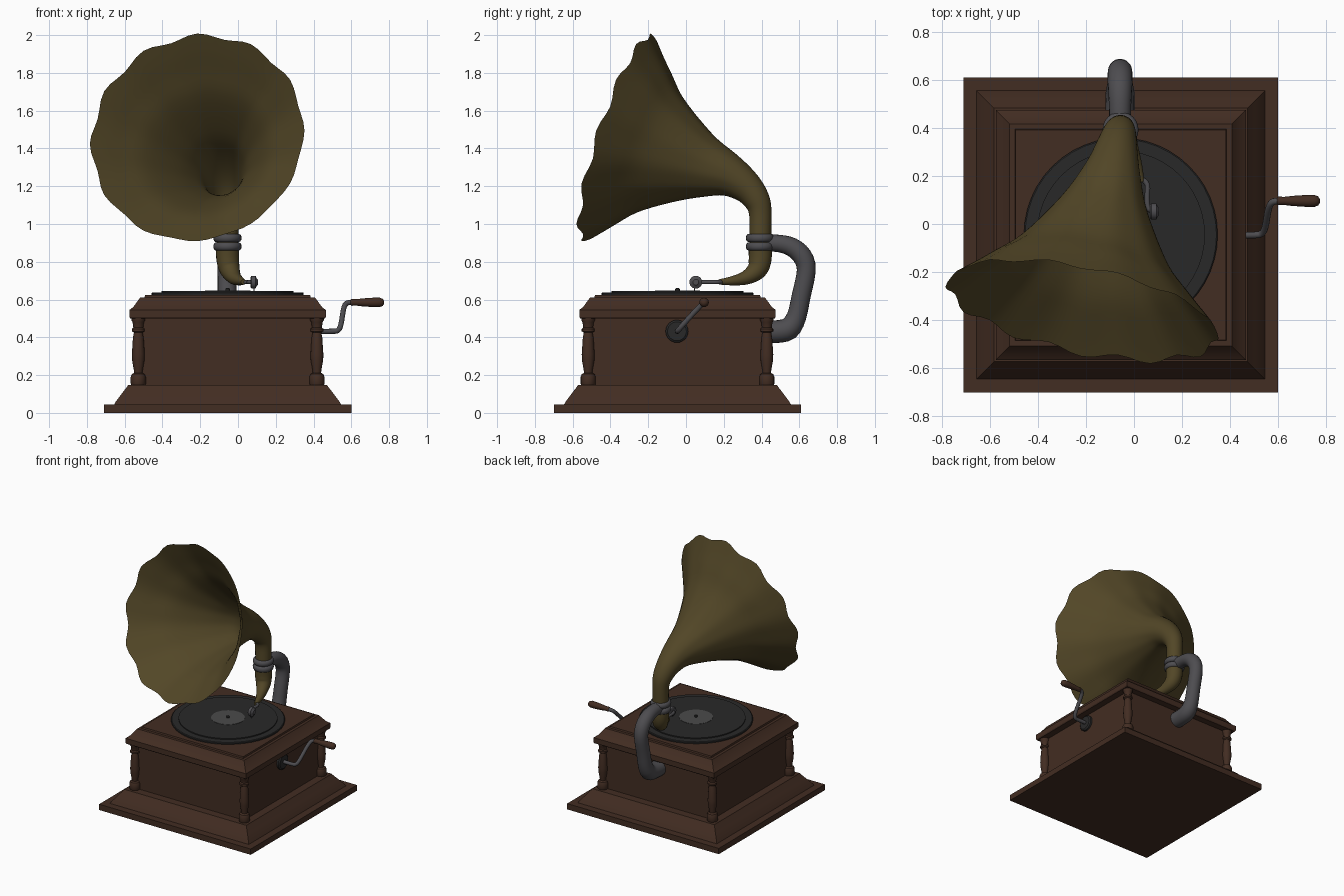
import bpy
from math import pi, sin, cos, sqrt, radians
from mathutils import Vector, Matrix

if "Cube" in bpy.data.objects:
    bpy.data.objects.remove(bpy.data.objects["Cube"])

CX, CY = -0.055, -0.045      # centre of the cabinet


def material(name, rgb):
    m = bpy.data.materials.new(name)
    m.diffuse_color = (*rgb, 1)
    m.use_nodes = True
    m.node_tree.nodes["Principled BSDF"].inputs["Base Color"].default_value = m.diffuse_color
    return m


WOOD = material("dark_wood", (0.055, 0.026, 0.016))
BRASS = material("old_brass", (0.085, 0.062, 0.02))
STEEL = material("grey_steel", (0.075, 0.073, 0.08))
BLACK = material("black", (0.022, 0.022, 0.022))
LABEL = material("label_grey", (0.07, 0.07, 0.07))


def loft(name, rings, mat, caps=True, angle=35):
    """Mesh skinned over a list of equally sized closed rings."""
    n = len(rings[0])
    verts = [v for r in rings for v in r]
    faces = [(i * n + j, i * n + (j + 1) % n, (i + 1) * n + (j + 1) % n, (i + 1) * n + j)
             for i in range(len(rings) - 1) for j in range(n)]
    if caps:
        faces.append(tuple(reversed(range(n))))
        faces.append(tuple(range(len(verts) - n, len(verts))))
    me = bpy.data.meshes.new(name)
    me.from_pydata(verts, [], faces)
    me.materials.append(mat)
    me.shade_smooth()
    me.set_sharp_from_angle(angle=radians(angle))
    ob = bpy.data.objects.new(name, me)
    bpy.context.collection.objects.link(ob)
    return ob


def lathe(name, profile, mat, loc, n=32, axis="Z", angle=35):
    """Turned part from (radius, height) pairs; n=4 gives a square part by half width."""
    k, a0 = (sqrt(2), pi / 4) if n == 4 else (1, 0)
    rot = Matrix.Rotation(pi / 2, 3, "Y") if axis == "X" else Matrix.Identity(3)
    rings = [[rot @ Vector((k * r * cos(a0 + 2 * pi * j / n), k * r * sin(a0 + 2 * pi * j / n), z))
              + Vector(loc) for j in range(n)] for r, z in profile]
    return loft(name, rings, mat, angle=angle)


def spline(pts, sub):
    """Catmull-Rom refinement of (x, y, z, radius) points."""
    p = [Vector(q) for q in pts]
    p = [2 * p[0] - p[1]] + p + [2 * p[-1] - p[-2]]
    out = []
    for i in range(1, len(p) - 2):
        a, b, c, d = p[i - 1:i + 3]
        for s in range(sub):
            t = s / sub
            out.append(0.5 * (2 * b + (c - a) * t + (2 * a - 5 * b + 4 * c - d) * t ** 2
                              + (3 * b - a - 3 * c + d) * t ** 3))
    return out + [p[-2]]


def tube(name, pts, mat, n=16, sub=3, ref=(1, 0, 0), caps=True, wave=None, angle=50):
    """Round sweep with varying radius; wave(t, angle) gives (radius factor, axial shift)."""
    p = spline(pts, sub)
    rings = []
    for i, q in enumerate(p):
        tan = (p[min(i + 1, len(p) - 1)] - p[max(i - 1, 0)]).to_3d().normalized()
        u = Vector(ref)
        u = (u - tan * u.dot(tan)).normalized()
        v = tan.cross(u)
        ring = []
        for j in range(n):
            a = 2 * pi * j / n
            k, s = wave(i / (len(p) - 1), a) if wave else (1, 0)
            ring.append(q.to_3d() + (u * cos(a) + v * sin(a)) * q.w * k + tan * s)
        rings.append(ring)
    return loft(name, rings, mat, caps, angle)


# Cabinet: stepped plinth, box and chamfered lid
lathe("plinth", [(.655, 0), (.655, .045), (.6, .045), (.592, .06), (.562, .1), (.535, .135),
                 (.527, .147), (.45, .147)], WOOD, (CX, CY, 0), 4, angle=20)
lathe("cabinet_body", [(.465, .14), (.465, .51)], WOOD, (CX, CY, 0), 4)
lathe("lid", [(.46, .5), (.515, .5), (.52, .508), (.52, .545), (.5, .56), (.465, .608), (.462, .612),
              (.44, .612), (.437, .624)], WOOD, (CX, CY, 0), 4, angle=20)

# Turned corner columns
column = [(.036, .145), (.04, .155), (.04, .19), (.034, .205), (.022, .212), (.024, .23), (.033, .28),
          (.034, .31), (.028, .4), (.023, .425), (.034, .432), (.034, .445), (.026, .452),
          (.03, .48), (.036, .49), (.036, .503)]
for sx, side in ((-1, "left"), (1, "right")):
    for sy, end in ((-1, "front"), (1, "back")):
        lathe(f"column_{end}_{side}", column, WOOD, (CX + sx * .473, CY + sy * .473, 0), 16)

# Turntable, record, label and spindle
lathe("turntable", [(.40, .62), (.403, .626), (.403, .634), (.398, .638)], BLACK, (CX, CY, 0), 48)
lathe("record", [(.35, .637), (.35, .646)], BLACK, (CX, CY, 0), 48)
lathe("record_label", [(.12, .645), (.12, .648)], LABEL, (CX, CY, 0), 32)
lathe("spindle", [(.012, .645), (.012, .657), (.006, .662)], BLACK, (CX, CY, 0), 12)

# Back support pipe from the cabinet to the horn clamp
tube("support_pipe", [(-.058, .40, .43, .06), (-.058, .48, .43, .06), (-.058, .545, .447, .06),
                      (-.058, .585, .51, .052), (-.058, .61, .62, .05), (-.058, .637, .755, .05),
                      (-.058, .615, .83, .052), (-.058, .56, .878, .05), (-.058, .49, .897, .046),
                      (-.058, .41, .9, .045)], STEEL, 20)

# Clamp rings round the horn neck
for name, z in (("clamp_ring_upper", .926), ("clamp_ring_lower", .881)):
    prof = [(.058 + .017 * sin(a), z - .022 * cos(a)) for a in [pi * i / 8 for i in range(9)]]
    lathe(name, prof, STEEL, (-.056, .392, 0), 24, angle=60)


# Fluted horn: the waves grow towards the rim
def flutes(t, a):
    k = max(0, (t - .35) / .65) ** 1.5
    return 1 + .016 * k * cos(12 * a), .012 * k * cos(12 * a)


tube("horn", [(-.056, .392, .86, .058), (-.056, .394, .96, .058), (-.057, .393, 1.06, .06),
              (-.061, .375, 1.125, .07), (-.072, .32, 1.195, .086), (-.09, .22, 1.26, .118),
              (-.124, .063, 1.313, .19), (-.167, -.137, 1.38, .325), (-.192, -.253, 1.42, .448),
              (-.214, -.358, 1.455, .57)], BRASS, 72, 4, caps=False, wave=flutes)

# Brass tone arm below the clamp
tube("tone_arm", [(-.056, .392, .88, .062), (-.054, .392, .81, .06), (-.043, .375, .757, .053),
                  (-.02, .32, .717, .038), (.008, .25, .7, .025), (.03, .175, .693, .014)], BRASS, 20, 4)
tube("needle_tube", [(.028, .19, .692, .011), (.055, .165, .692, .011), (.055, .11, .692, .011),
                     (.06, .065, .692, .011), (.085, .052, .692, .011)], STEEL, 10)
lathe("sound_box", [(.028, -.018), (.034, -.013), (.034, .008), (.022, .013), (.015, .02)],
      STEEL, (.085, .052, .692), 24, "X")
lathe("needle", [(.002, .645), (.005, .67)], STEEL, (.085, .045, 0), 8)

# Winding crank on the right side
lathe("crank_socket", [(.06, -.02), (.06, .012), (.05, .02), (.025, .02)], BLACK,
      (.412, -.048, .432), 24, "X")
tube("crank", [(.40, -.046, .432, .014), (.5, -.046, .432, .014), (.53, -.04, .438, .014),
               (.545, -.015, .468, .014), (.558, .055, .545, .014), (.572, .088, .578, .014),
               (.6, .096, .585, .014), (.65, .096, .585, .012)], STEEL, 12, ref=(.1, .75, -.66))
lathe("crank_handle", [(.013, .595), (.018, .6), (.017, .625), (.021, .66), (.025, .72), (.025, .75),
                       (.019, .766), (.008, .773)], WOOD, (0, .096, .585), 16, "X", 60)
